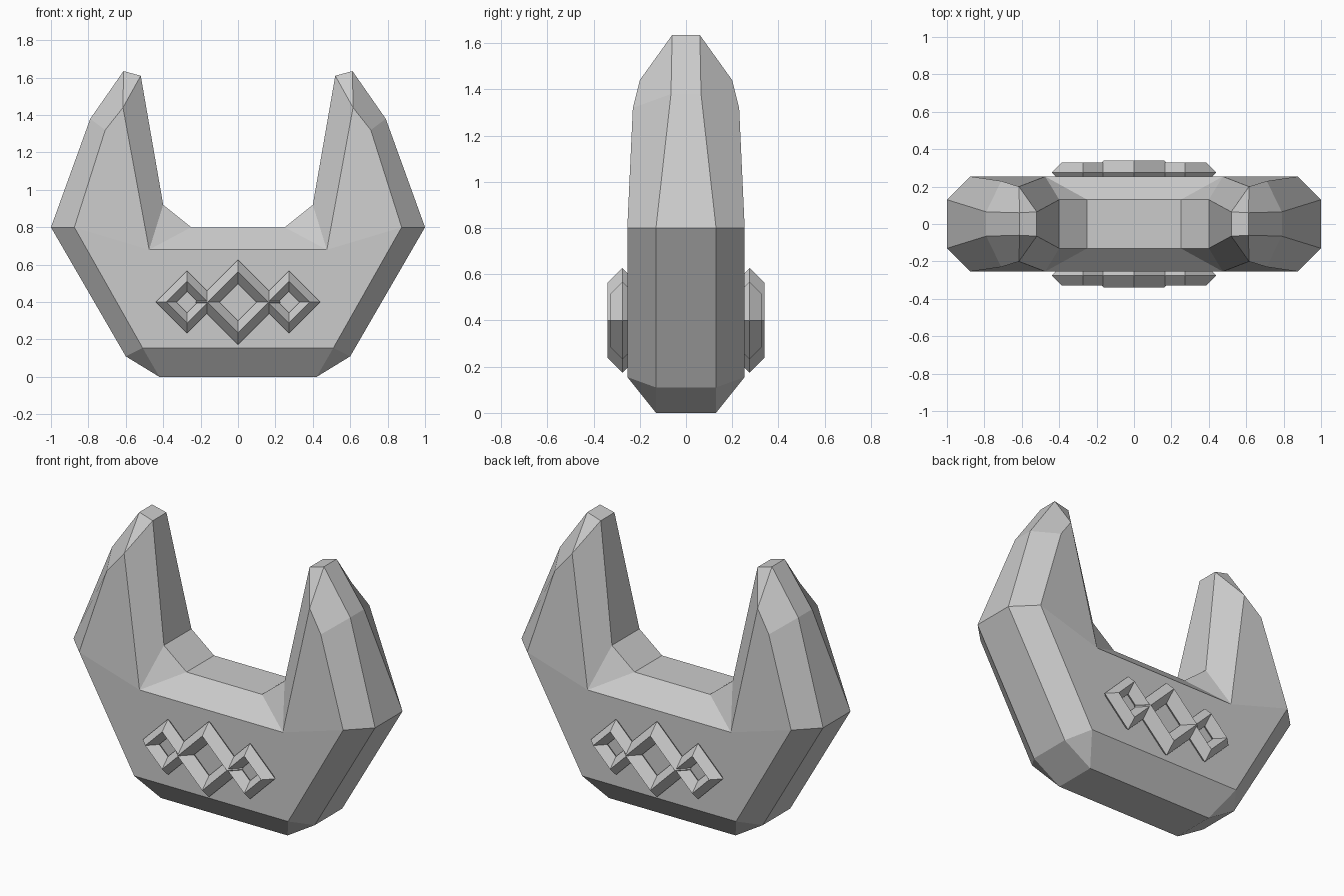
import bpy, bmesh, math

cube = bpy.data.objects.get("Cube")
if cube:
    bpy.data.objects.remove(cube, do_unlink=True)

stone = bpy.data.materials.new("plain grey")
stone.use_nodes = True
grey = (0.6, 0.6, 0.6, 1)
stone.diffuse_color = grey
stone.node_tree.nodes["Principled BSDF"].inputs["Base Color"].default_value = grey

# Corner points of one quarter as (x, half depth, z): a narrow rim and a wide face
rim = [(0.42, 0.13, 0), (0.60, 0.13, 0.11), (1.0, 0.13, 0.80), (0.79, 0.065, 1.38),
       (0.612, 0.06, 1.635), (0.52, 0.065, 1.61), (0.40, 0.13, 0.92), (0.25, 0.13, 0.80)]
face = [(0.51, 0.254, 0.155), (0.875, 0.254, 0.80), (0.71, 0.23, 1.32),
        (0.615, 0.20, 1.44), (0.475, 0.254, 0.68)]


def flip(points, sx, sy):
    return [(x * sx, y * sy, z) for x, y, z in points]


# Horned body
bm = bmesh.new()


def add(points):
    bm.faces.new([bm.verts.new(p) for p in points])


for sy in (-1, 1):
    for sx in (-1, 1):
        r, f = flip(rim, sx, sy), flip(face, sx, sy)
        # Chamfers from rim to face
        add([r[0], r[1], f[0]])
        add([r[1], r[2], f[1], f[0]])
        add([r[2], r[3], f[2], f[1]])
        add([r[3], r[4], f[3], f[2]])
        add([r[4], r[5], f[3]])
        add([r[5], r[6], f[4], f[3]])
        add([r[6], r[7], f[4]])
        # Horn face and cheek
        add([f[1], f[2], f[3], f[4]])
        add([f[0], f[1], f[4]])
    # Middle strips spanning both halves: base chamfer, front panel, saddle chamfer
    r, f = flip(rim, 1, sy), flip(face, 1, sy)
    for a, b in ((r[0], f[0]), (f[0], f[4]), (f[4], r[7])):
        add([a, b] + flip([b, a], -1, 1))

# Rim band joining front to back
for sx in (-1, 1):
    r = flip(rim, sx, 1)
    for a, b in zip(r, r[1:]):
        add([a, b] + flip([b, a], 1, -1))
for p in (rim[0], rim[-1]):
    add([p] + flip([p], -1, 1) + flip([p], -1, -1) + flip([p], 1, -1))

bmesh.ops.remove_doubles(bm, verts=bm.verts, dist=0.0005)
bmesh.ops.recalc_face_normals(bm, faces=bm.faces)
mesh = bpy.data.meshes.new("horned_body")
bm.to_mesh(mesh)
bm.free()
mesh.materials.append(stone)
bpy.context.collection.objects.link(bpy.data.objects.new("horned_body", mesh))

# Raised diamond rings on front and back
for side, y in (("front", -0.275), ("back", 0.275)):
    for name, x, major, minor in (("left", 0.272, 0.112, 0.055),
                                  ("middle", 0, 0.163, 0.064),
                                  ("right", -0.272, 0.112, 0.055)):
        bpy.ops.mesh.primitive_torus_add(
            major_segments=4, minor_segments=4, major_radius=major, minor_radius=minor,
            location=(x, y, 0.4), rotation=(math.pi / 2, 0, 0))
        ring = bpy.context.object
        ring.name = f"{side}_{name}_diamond"
        ring.data.materials.append(stone)
        ring.data.shade_flat()
